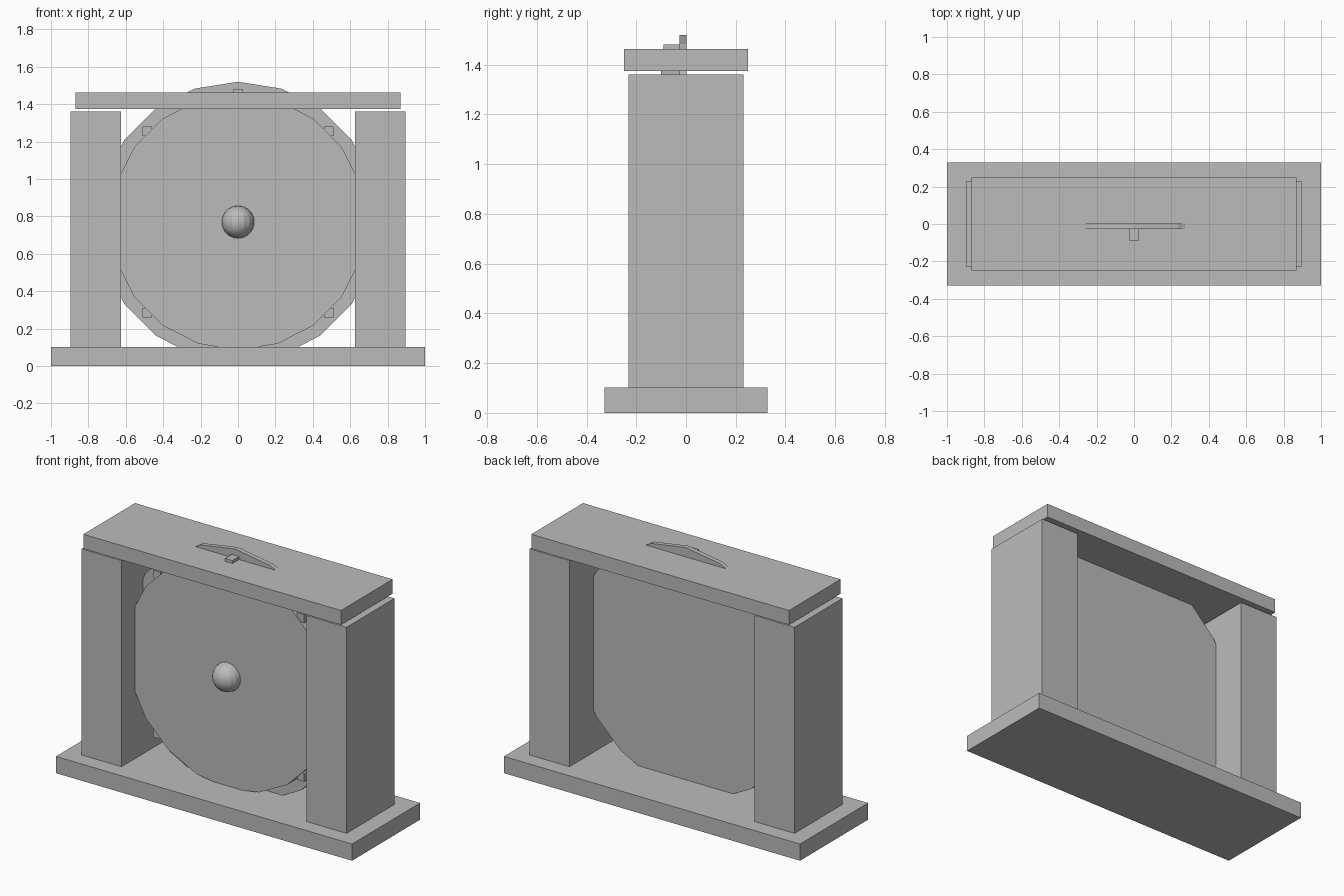
import bpy
import math

cube = bpy.data.objects.get("Cube")
if cube:
    bpy.data.objects.remove(cube, do_unlink=True)

CENTRE_Z = 0.77
SIDES = 20

stone = bpy.data.materials.new("stone_grey")
stone.use_nodes = True
grey = (0.5, 0.5, 0.5, 1)
stone.diffuse_color = grey
stone.node_tree.nodes["Principled BSDF"].inputs["Base Color"].default_value = grey


def finish(name):
    ob = bpy.context.object
    ob.name = name
    ob.data.materials.append(stone)
    return ob


def box(name, centre, size):
    bpy.ops.mesh.primitive_cube_add(size=1, location=centre)
    ob = finish(name)
    ob.scale = size
    bpy.ops.object.transform_apply(location=False, rotation=False, scale=True)
    return ob


def disc(name, radius, front, back):
    # A corner of the polygon points straight up
    bpy.ops.mesh.primitive_cylinder_add(
        vertices=SIDES, radius=radius, depth=back - front,
        location=(0, (front + back) / 2, CENTRE_Z), rotation=(math.pi / 2, 0, 0))
    return finish(name)


# Frame: base slab, two pillars and the lintel
box("base", (0, 0, 0.051), (2, 0.656, 0.102))
for side, x in (("left", 0.76), ("right", -0.76)):
    box(side + "_pillar", (x, 0, 0.73), (0.27, 0.462, 1.26))
box("lintel", (0, 0, 1.419), (1.74, 0.498, 0.088))

# Two stacked discs held between the pillars
disc("back_disc", 0.75, -0.026, 0.002)
disc("front_disc", 0.684, -0.1, -0.026)

# Square pegs around the rim
for i in range(8):
    a = i * math.tau / 8
    box("rim_peg", (0.686 * math.sin(a), -0.057, CENTRE_Z + 0.686 * math.cos(a)),
        (0.05, 0.066, 0.05))

# Central knob
bpy.ops.mesh.primitive_uv_sphere_add(segments=16, ring_count=10, radius=0.087,
                                     location=(0, -0.1, CENTRE_Z))
finish("knob")
bpy.ops.object.shade_smooth_by_angle(angle=math.radians(20))
